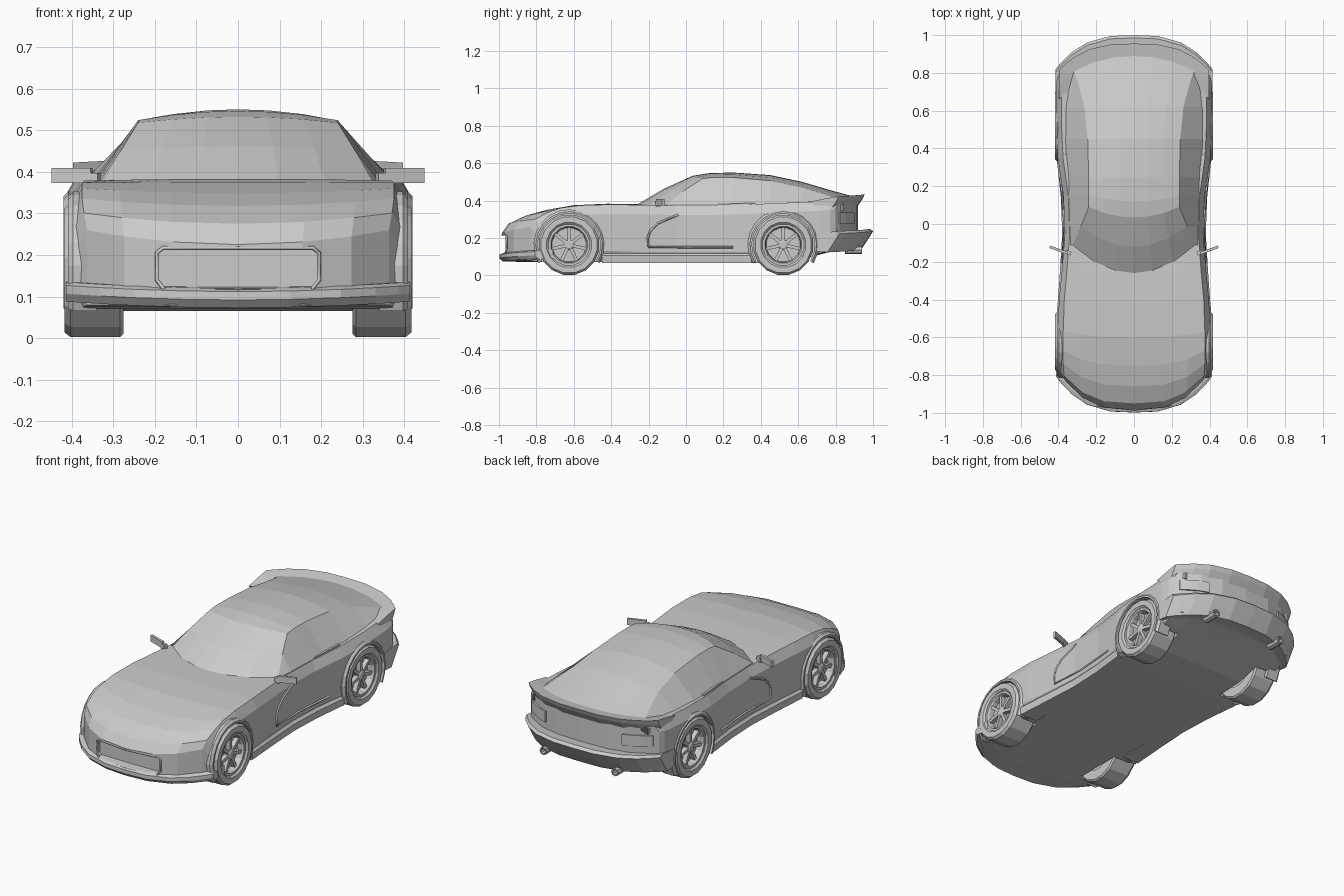
import bpy, bmesh
from math import sin, cos, pi, radians
from mathutils import Vector, Matrix

if "Cube" in bpy.data.objects:
    bpy.data.objects.remove(bpy.data.objects["Cube"])


def make(name, verts, faces):
    me = bpy.data.meshes.new(name)
    me.from_pydata([tuple(v) for v in verts], [], faces)
    bm = bmesh.new()
    bm.from_mesh(me)
    bmesh.ops.recalc_face_normals(bm, faces=bm.faces)
    bm.to_mesh(me)
    bm.free()
    ob = bpy.data.objects.new(name, me)
    bpy.context.collection.objects.link(ob)
    return ob


def loft(name, rings, caps=None, closed=False):
    """Skin closed rings; caps lists ring indices per end face, closed joins the ends."""
    n, m = len(rings[0]), len(rings)
    verts = [p for r in rings for p in r]
    faces = []
    for i in range(m if closed else m - 1):
        k = (i + 1) % m
        faces += [(i*n + j, i*n + (j+1) % n, k*n + (j+1) % n, k*n + j) for j in range(n)]
    if not closed:
        for cap in caps or [tuple(range(n))]:
            faces += [tuple(cap), tuple((m-1)*n + j for j in cap)]
    return make(name, verts, faces)


def mirror(ob):
    md = ob.modifiers.new("mirror", 'MIRROR')
    md.use_bisect_axis[0] = False
    md.use_mirror_merge = False
    return ob


def band(name, profile, w, bow, rise, us):
    """Sweep a (y, z) profile across the car along a bowed plan curve."""
    return loft(name, [[(w*u, y + bow*abs(u)**3, z + rise*u*u) for y, z in profile] for u in us])


def box(name, size, loc, rz=0, rx=0):
    rot = Matrix.Rotation(rz, 3, 'Z') @ Matrix.Rotation(rx, 3, 'X')
    a, b, c = (s/2 for s in size)
    rings = [[Vector(loc) + rot @ Vector((x, y, z)) for y, z in ((-b, -c), (b, -c), (b, c), (-b, c))]
             for x in (-a, a)]
    return loft(name, rings)


def lathe(name, profile, y, z, n=16):
    """Turn a closed (x, radius) profile about the axle."""
    return loft(name, [[(x, y + r*cos(2*pi*(i+.5)/n), z + r*sin(2*pi*(i+.5)/n)) for x, r in profile]
                       for i in range(n)], closed=True)


def tube(name, pts, r):
    cu = bpy.data.curves.new(name, 'CURVE')
    cu.dimensions = '3D'
    cu.bevel_depth, cu.bevel_resolution, cu.use_fill_caps = r, 0, True
    sp = cu.splines.new('POLY')
    sp.points.add(len(pts) - 1)
    for p, co in zip(sp.points, pts):
        p.co = (*co, 1)
    ob = bpy.data.objects.new(name, cu)
    bpy.context.collection.objects.link(ob)
    return ob


# Lower body: y, bow, half width, bottom, top centre, top edge
stations = [
    (-.985, .19, .390, .08, .225, .265), (-.95, .18, .398, .075, .275, .305),
    (-.86, .15, .403, .07, .318, .338), (-.75, .10, .403, .07, .348, .362),
    (-.60, .04, .403, .07, .375, .374), (-.42, .02, .397, .07, .383, .378),
    (-.25, 0, .382, .065, .38, .376), (-.05, 0, .366, .065, .37, .373),
    (.15, 0, .374, .065, .37, .373), (.35, 0, .404, .065, .38, .38),
    (.55, 0, .414, .07, .39, .388), (.75, -.03, .413, .12, .40, .396),
    (.85, -.08, .408, .14, .405, .40), (.92, -.12, .393, .14, .41, .405)]
U = [-.93, -.7, -.4, 0, .4, .7, .93]
rings = []
for y, bow, w, zb, zt, ze in stations:
    side = [(1, ze - .05), (1, zb + .06)]
    pts = [(u, zt + (ze - zt)*u*u) for u in U] + side + [(u, zb) for u in reversed(U)]
    pts += [(-u, z) for u, z in reversed(side)]
    rings.append([(w*u, y + bow*abs(u)**3, z) for u, z in pts])
caps = [(i, i+1, 14-i, 15-i) for i in range(6)] + [(6, 7, 8, 9), (15, 16, 17, 0)]
body = loft("lower_body", rings, caps)


def side_x(y):
    for a, b in zip(stations, stations[1:]):
        ya, yb = a[0] + a[1], b[0] + b[1]
        if ya <= y <= yb:
            return a[2] + (b[2] - a[2])*(y - ya)/(yb - ya)
    return .4


# Cutters for the wheel wells and the grille opening
AXLES = (("front", -.625), ("rear", .52))
R = .163
cutters = []
for label, y in AXLES:
    for s in (-1, 1):
        cutters.append(loft(f"{label}_well_cutter", [
            [(x*s, y + .172*cos(2*pi*i/24), R + .172*sin(2*pi*i/24)) for i in range(24)]
            for x in (.268, .5)]))
mouth = [(-.195, .205), (-.18, .217), (.18, .217), (.195, .205), (.195, .14), (.178, .118),
         (-.178, .118), (-.195, .14)]
cutters.append(loft("grille_cutter", [[(x, y, z) for x, z in mouth] for y in (-1.1, -.935)]))
for c in cutters:
    c.hide_render = True
    c.display_type = 'WIRE'
    md = body.modifiers.new("cut", 'BOOLEAN')
    md.operation, md.solver, md.object = 'DIFFERENCE', 'EXACT', c

# Grille surround
tube("grille_surround", [(x, -.983 + .19*abs(x/.39)**3, z) for x, z in
     [mouth[6], mouth[7], mouth[0], mouth[1], (0, .217), mouth[2], mouth[3], mouth[4], mouth[5]]], .005)

# Cabin: y, bow, top centre, half width, edge drop, base half width
cabin = [(-.27, .16, .374, .325, 0, .335), (-.12, .105, .462, .282, .012, .34),
         (.035, .055, .532, .24, .014, .343), (.12, .03, .546, .24, .022, .346),
         (.25, 0, .55, .24, .027, .352), (.45, 0, .536, .245, .03, .372),
         (.62, 0, .50, .262, .03, .38), (.78, -.02, .453, .30, .025, .375),
         (.92, -.08, .415, .33, .01, .355)]
V = [-1, -.65, -.3, 0, .3, .65, 1]
loft("cabin", [[(w*u, y + bow*u*u, z - d*u*u) for u in V] +
               [(wb, y + bow, .375), (wb, y + bow, .345), (-wb, y + bow, .345), (-wb, y + bow, .375)]
               for y, bow, z, w, d, wb in cabin])

# Front splitter, rear bumper, tail lip and tail lamps
ALL = [-1, -.93, -.8, -.6, -.3, 0, .3, .6, .8, .93, 1]
band("front_splitter", [(-.98, .073), (-.998, .092), (-.997, .112), (-.975, .12), (-.90, .125), (-.90, .073)],
     .413, .19, .015, ALL)
band("rear_bumper", [(.875, .235), (.985, .248), (1.0, .235), (.965, .18), (.935, .135), (.875, .14)],
     .415, -.18, -.012, ALL)
band("tail_lip", [(.80, .405), (.88, .422), (.955, .434), (.945, .41), (.915, .365), (.86, .365)],
     .397, -.14, -.012, ALL)
mirror(band("tail_lamp", [(.90, .275), (.927, .275), (.927, .335), (.90, .335)], .393, -.12, 0, [.6, .75, .85, .95]))

# Exhaust pipes
mirror(loft("exhaust_pipe", [[(.22 + r*cos(pi*i/4), y, .135 + r*sin(pi*i/4)) for i in range(8)]
       for y, r in ((.85, .02), (.94, .022), (.94, .015), (.91, .015))]))

# Side skirts
plan = [(.30, -.45), (.406, -.45), (.392, -.25), (.38, -.05), (.388, .15), (.41, .35), (.30, .35)]
mirror(loft("side_skirt", [[(x - dx, y, z) for x, y in plan] for z, dx in ((.065, .004), (.105, 0), (.118, .012))]))

# Side vent edge and rear shoulder crease
mirror(tube("side_vent_edge", [(side_x(y), y, z) for y, z in
       [(-.04, .325), (-.15, .278), (-.19, .24), (-.205, .20), (-.2, .152), (0, .15), (.25, .15)]], .006))
mirror(box("door_handle", (.012, .2, .008), (.353, .27, .38), -.1, .04))

# Door mirrors
mirror(box("door_mirror", (.1, .014, .035), (.399, -.138, .391), radians(20)))
mirror(box("mirror_stalk", (.03, .02, .03), (.348, -.152, .382), radians(20)))

# Wheels and arch lips
for label, y in AXLES:
    mirror(lathe(f"{label}_tyre", [(.275, .10), (.275, .155), (.283, R), (.403, R), (.417, .152),
                                   (.417, .122), (.408, .112), (.36, .112), (.36, .10)], y, R))
    mirror(lathe(f"{label}_rim", [(.395, .112), (.406, .112), (.406, .10), (.395, .094), (.37, .092), (.36, .112)], y, R))
    mirror(loft(f"{label}_wheel_disc", [[(x, y + .112*cos(pi*i/8), R + .112*sin(pi*i/8)) for i in range(16)]
                                       for x in (.30, .368)]))
    mirror(loft(f"{label}_hub", [[(x, y + r*cos(pi*i/5), R + r*sin(pi*i/5)) for i in range(10)]
                                 for x, r in ((.36, .028), (.395, .026), (.40, .018))]))
    for k in range(7):
        a = pi/2 + 2*pi*k/7
        mirror(box(f"{label}_spoke_{k}", (.025, .09, .018), (.383, y + .06*cos(a), R + .06*sin(a)), 0, a))
    xo = .408 if label == "front" else .419
    arc = [radians(-31 + 242*i/14) for i in range(15)]
    mirror(loft(f"{label}_arch_lip", [[(x, y + r*cos(a), R + r*sin(a)) for x, r in
           ((.34, .168), (xo, .168), (xo, .178), (xo - .012, .19), (.34, .19))] for a in arc]))
